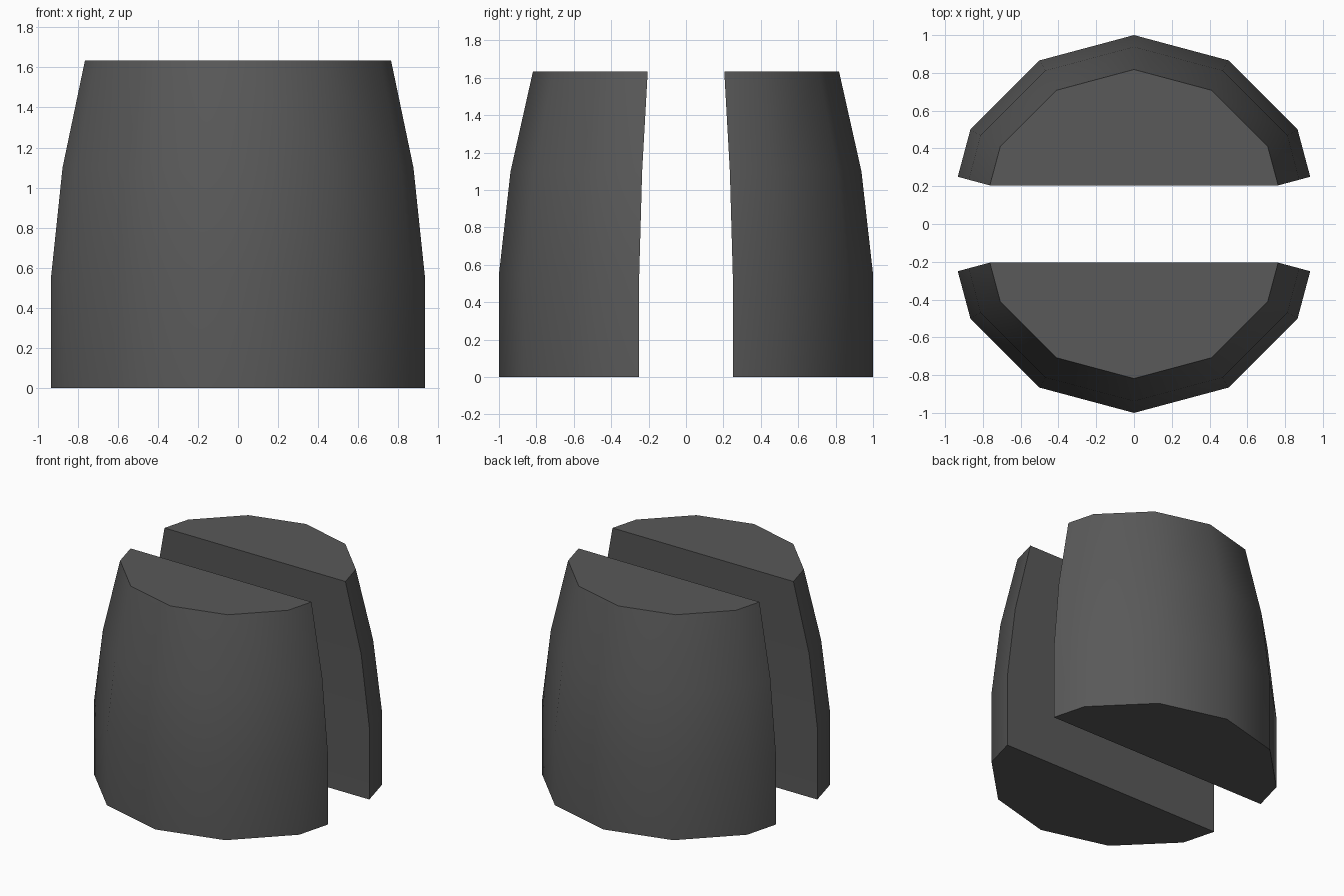
import bpy, bmesh
from math import radians, sin, cos

cube = bpy.data.objects.get("Cube")
if cube:
    bpy.data.objects.remove(cube, do_unlink=True)

# Single dark grey material
grey = bpy.data.materials.new("dark_grey")
grey.use_nodes = True
colour = (0.1, 0.1, 0.1, 1)
grey.diffuse_color = colour
grey.node_tree.nodes["Principled BSDF"].inputs["Base Color"].default_value = colour

# Height and radius of each level of the tapered barrel
LEVELS = [(0, 1), (0.55, 1), (1.1, 0.938), (1.635, 0.818)]


def half_outline():
    """Half of a twelve-sided ring, cut through the middle of its end sides."""
    pts = [(cos(radians(a)), sin(radians(a))) for a in range(0, 181, 30)]
    first = [(p + q) / 2 for p, q in zip(pts[0], pts[1])]
    last = [(p + q) / 2 for p, q in zip(pts[-1], pts[-2])]
    return [first] + pts[1:-1] + [last]


def barrel_half(name, side):
    bm = bmesh.new()
    rings = [[bm.verts.new((x * r, side * y * r, z)) for x, y in half_outline()]
             for z, r in LEVELS]
    # Curved wall and inner wall
    for low, high in zip(rings, rings[1:]):
        for i in range(len(low)):
            j = (i + 1) % len(low)
            bm.faces.new((low[i], low[j], high[j], high[i]))
    # Flat ends
    bm.faces.new(rings[0][::-1])
    bm.faces.new(rings[-1])
    bmesh.ops.recalc_face_normals(bm, faces=bm.faces)
    mesh = bpy.data.meshes.new(name)
    bm.to_mesh(mesh)
    bm.free()
    mesh.materials.append(grey)
    obj = bpy.data.objects.new(name, mesh)
    bpy.context.collection.objects.link(obj)
    bpy.ops.object.select_all(action='DESELECT')
    obj.select_set(True)
    bpy.context.view_layer.objects.active = obj
    bpy.ops.object.shade_smooth_by_angle(angle=radians(40))


barrel_half("front_half", -1)
barrel_half("back_half", 1)
